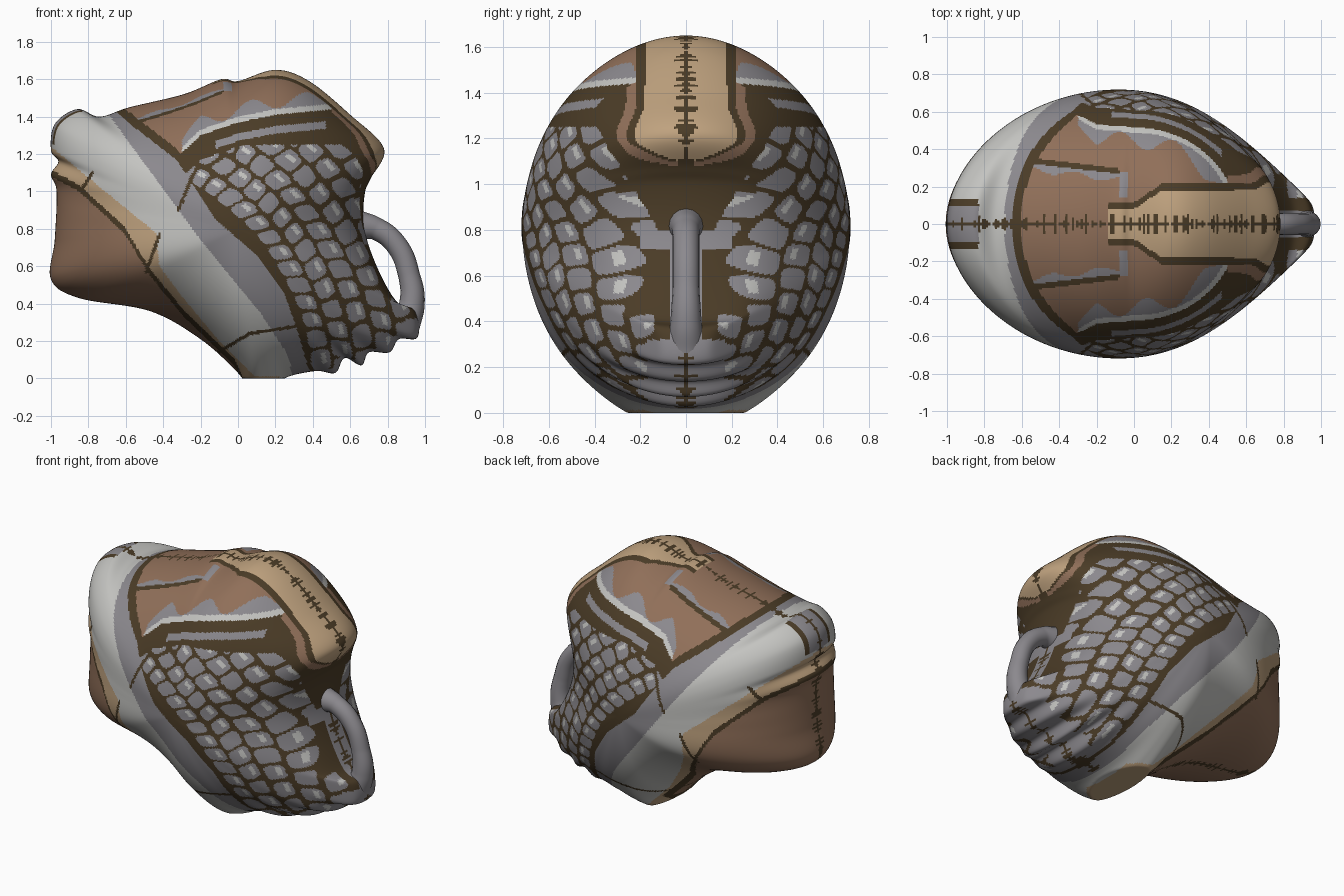
import bpy, bmesh, math, random
from mathutils import Vector

cube = bpy.data.objects.get("Cube")
if cube:
    bpy.data.objects.remove(cube)
random.seed(4)


def material(name, colour):
    m = bpy.data.materials.new(name)
    m.use_nodes = True
    m.diffuse_color = (*colour, 1)
    m.node_tree.nodes["Principled BSDF"].inputs["Base Color"].default_value = (*colour, 1)
    return m


DARK, BROWN, TAN, PALE, GREY = range(5)
materials = [
    material("dark_brown", (.07, .045, .02)),
    material("mid_brown", (.28, .16, .1)),
    material("tan", (.52, .36, .21)),
    material("pale_grey", (.55, .55, .53)),
    material("mid_grey", (.26, .25, .27)),
]

# Side outline, clockwise from the left edge
outline = [(-1, 1.22), (-.98, 1.36), (-.86, 1.44), (-.74, 1.4), (-.58, 1.45), (-.29, 1.52),
           (-.09, 1.6), (0, 1.59), (.2, 1.65), (.38, 1.59), (.6, 1.41), (.78, 1.23),
           (.71, 1.07), (.68, 1), (.67, .87), (.69, .74), (.76, .56), (.85, .41),
           (.95, .36), (.96, .22), (.86, .21), (.81, .14), (.7, .14), (.66, .07),
           (.57, .11), (.52, .03), (.42, .04), (.27, .01), (.17, -.05), (.08, -.07), (-.01, .04),
           (-.2, .21), (-.47, .36), (-.85, .43), (-1, .53), (-.98, .74), (-.97, 1),
           (-1, 1.09), (-.96, 1.16)]

# Colour boundaries, each a height along x
NECK = [(-1, 1.08), (-.85, 1), (-.61, .78), (-.47, .55), (-.29, .33), (-.02, .07), (.06, -.1)]
COLLAR = [(-1, 1.24), (-.71, 1), (-.44, .78), (-.42, .6), (-.3, .44), (-.1, .2), (.08, .02), (.12, -.1)]
BAND = [(-.73, 1.6), (-.69, 1.41), (-.42, 1.04), (-.2, .74), (.12, .35), (.25, .15), (.34, -.1)]
EDGE = [(-.7, 1.6), (-.64, 1.41), (-.33, 1.17), (-.25, 1.05), (-.12, .85), (.1, .66),
        (.25, .45), (.32, .25), (.42, -.1)]
BROW = [(-.4, 1.1), (-.33, 1.18), (-.2, 1.3), (0, 1.37), (.2, 1.41), (.52, 1.44),
        (.6, 1.37), (.68, 1.22), (.72, 1.08)]
CRACKS = [((-.78, 1.1), (-.84, 1)), ((-.42, .77), (-.49, .57)),
          ((-.12, .13), (.06, .24)), ((.06, .24), (.32, .28)), ((-.24, 1.09), (-.32, .9))]


def height(line, x):
    if x <= line[0][0]:
        return line[0][1]
    for (x0, z0), (x1, z1) in zip(line, line[1:]):
        if x <= x1:
            return z0 + (z1 - z0) * (x - x0) / (x1 - x0)
    return line[-1][1]


def near_crack(x, z):
    p = Vector((x, z))
    for a, b in CRACKS:
        a, b = Vector(a), Vector(b)
        s = max(0, min(1, (p - a).dot(b - a) / (b - a).length_squared))
        if (p - a - s * (b - a)).length < .009:
            return True
    return False


def scale_colour(x, z):
    """Rounded plates in curved columns, most with a pale glint."""
    angle = math.atan2(z - .15, x + 1)
    u = (math.hypot(x + 1, z - .15) + .25 * angle - 1.375) / .12
    column = math.floor(u)
    v = angle / .074 + .43 * column + .12 * math.sin(x * 19 + z * 13)
    row = math.floor(v)
    fu, fv = 2 * (u - column) - 1, 2 * (v - row) - 1
    size = .84 + .06 * math.sin(column * 7 + row * 5)
    if column < 0 or abs(fu) ** 4 + abs(fv) ** 4 > size ** 4:
        return DARK
    if .1 < fu < .5 and -.4 < fv < .55 and (row + column) % 3:
        return PALE
    return GREY


def blaze_colour(x, y, z):
    """Pale forehead panel with a dark rim, rounded at its lower end."""
    if x < .15:
        half = .08 + .1 * max(0, x) / .15
    else:
        half = .18 + .045 * math.exp(-((z - 1.22) / .08) ** 2)
        half *= min(1, max(0, (z - 1.1) / .08)) ** .5
    if y < half:
        return TAN
    if y < half + .035:
        return DARK
    if x > .5 and y < half + .08:
        return BROWN
    return None


def crown_colour(x, y, z, brow):
    """Crown lines and the fringe over the brow."""
    crown = .32 - .12 * (x + .4)
    if -.68 < x < -.08 and abs(y - crown) < .015:
        return DARK
    if -.56 < x < -.04 and 0 < crown - y < .045 + .015 * math.sin(x * 25):
        return GREY
    if -.08 < x < -.03 and .14 < y < .28:
        return GREY
    if -.3 < x < .56:
        if z < brow + .03 and x < .5:
            return PALE
        if z < brow + .07 + .035 * math.sin(x * 22):
            return GREY
    return BROWN


def colour(x, y, z):
    y = abs(y)
    if z < .012 and x < .22:
        return TAN
    if near_crack(x, z):
        return DARK
    # Small patch on the crest of the collar
    if x < -.83 and z > 1.25 and y < .13:
        return GREY if y < .1 else DARK
    neck = height(NECK, x)
    if z < neck:
        return BROWN
    if z < neck + .035:
        return DARK
    for line, result in ((COLLAR, TAN), (BAND, PALE), (EDGE, GREY)):
        if z < height(line, x):
            return result
    if x < -.3 and z < height(EDGE, x) + .06:
        return DARK
    if x > -.14 and z > 1.08:
        blaze = blaze_colour(x, y, z)
        if blaze is not None:
            return blaze
    brow = height(BROW, x)
    if z > brow:
        return crown_colour(x, y, z, brow)
    if z > min(brow - .13, 1.25):
        return GREY if -.12 < x < .47 and .06 < brow - z < .1 else DARK
    # Face around the snout
    if x > .45:
        if z > .8 and y < .12 + .6 * (z - .8):
            return DARK
        if .72 < z <= .8 and y < .2:
            return GREY
        if z < .32 and y < .17:
            return GREY
        if z <= .72 and y < .14:
            return GREY if y < .07 else DARK
    return scale_colour(x, z)


def smooth_outline(points, steps):
    """Closed spline through the points, evenly spaced."""
    dense = []
    n = len(points)
    for i in range(n):
        a, b, c, d = (Vector(points[(i + k) % n]) for k in (-1, 0, 1, 2))
        for s in range(20):
            t = s / 20
            dense.append(b + (c - a) * t / 2 + (a * 2 - b * 5 + c * 4 - d) * t * t / 2
                         + (b * 3 - a - c * 3 + d) * t ** 3 / 2)
    lengths = [(dense[(i + 1) % len(dense)] - p).length for i, p in enumerate(dense)]
    step, travelled, result, i = sum(lengths) / steps, 0, [], 0
    for k in range(steps):
        while travelled + lengths[i] < k * step:
            travelled += lengths[i]
            i += 1
        f = (k * step - travelled) / max(lengths[i], 1e-6)
        result.append(dense[i].lerp(dense[(i + 1) % len(dense)], f))
    return result


def depth(x, t):
    """Half thickness, narrowing towards the snout."""
    y = .735 * math.sqrt(max(0, 1 - t * t))
    cap = max(.04, 1.08 - 1.01 * x)
    return y / (1 + (y / cap) ** 5) ** .2


# Inflated head: one half made of rings, the other mirrored
AROUND, RINGS, BLUR = 520, 130, 20
rim = smooth_outline(outline, AROUND)
soft = [sum((rim[(j + k) % AROUND] for k in range(-BLUR, BLUR + 1)), Vector((0, 0))) / (2 * BLUR + 1)
        for j in range(AROUND)]
centre = Vector((0, .8))
seam = [.055 * random.random() if random.random() < .6 else .006 for _ in rim]
bm = bmesh.new()
rings = []
for i in range(1, RINGS + 1):
    t = math.sin(math.pi / 2 * i / RINGS)
    ring = []
    for p, s in zip(rim, soft):
        q = centre.lerp(s.lerp(p, t ** 6), t)
        y = 0 if i == RINGS else -depth(q.x, t)
        ring.append(bm.verts.new((q.x, y, max(0, q.y))))
    rings.append(ring)
middle = bm.verts.new((centre.x, -depth(centre.x, 0), centre.y))
for j in range(AROUND):
    k = (j + 1) % AROUND
    faces = [bm.faces.new((middle, rings[0][k], rings[0][j]))]
    for inner, outer in zip(rings, rings[1:]):
        faces.append(bm.faces.new((inner[j], inner[k], outer[k], outer[j])))
    for f in faces:
        c = f.calc_center_median()
        f.material_index = DARK if -c.y < seam[j] and c.z > .02 else colour(*c)
        f.smooth = True
mesh = bpy.data.meshes.new("head")
bm.to_mesh(mesh)
bm.free()
for m in materials:
    mesh.materials.append(m)
head = bpy.data.objects.new("head", mesh)
bpy.context.collection.objects.link(head)
mirror = head.modifiers.new("mirror", 'MIRROR')
mirror.use_axis = (False, True, False)

# Looped snout, a tapered tube
curve = bpy.data.curves.new("snout_loop", 'CURVE')
curve.dimensions = '3D'
curve.bevel_depth = 1
curve.bevel_resolution = 6
curve.use_fill_caps = True
path = [(.64, .82, .08), (.74, .8, .06), (.85, .71, .058), (.915, .55, .058),
        (.93, .4, .068), (.89, .29, .085)]
spline = curve.splines.new('BEZIER')
spline.bezier_points.add(len(path) - 1)
for point, (x, z, r) in zip(spline.bezier_points, path):
    point.co = (x, 0, z)
    point.radius = r
    point.handle_left_type = point.handle_right_type = 'AUTO'
curve.materials.append(materials[GREY])
bpy.context.collection.objects.link(bpy.data.objects.new("snout_loop", curve))
